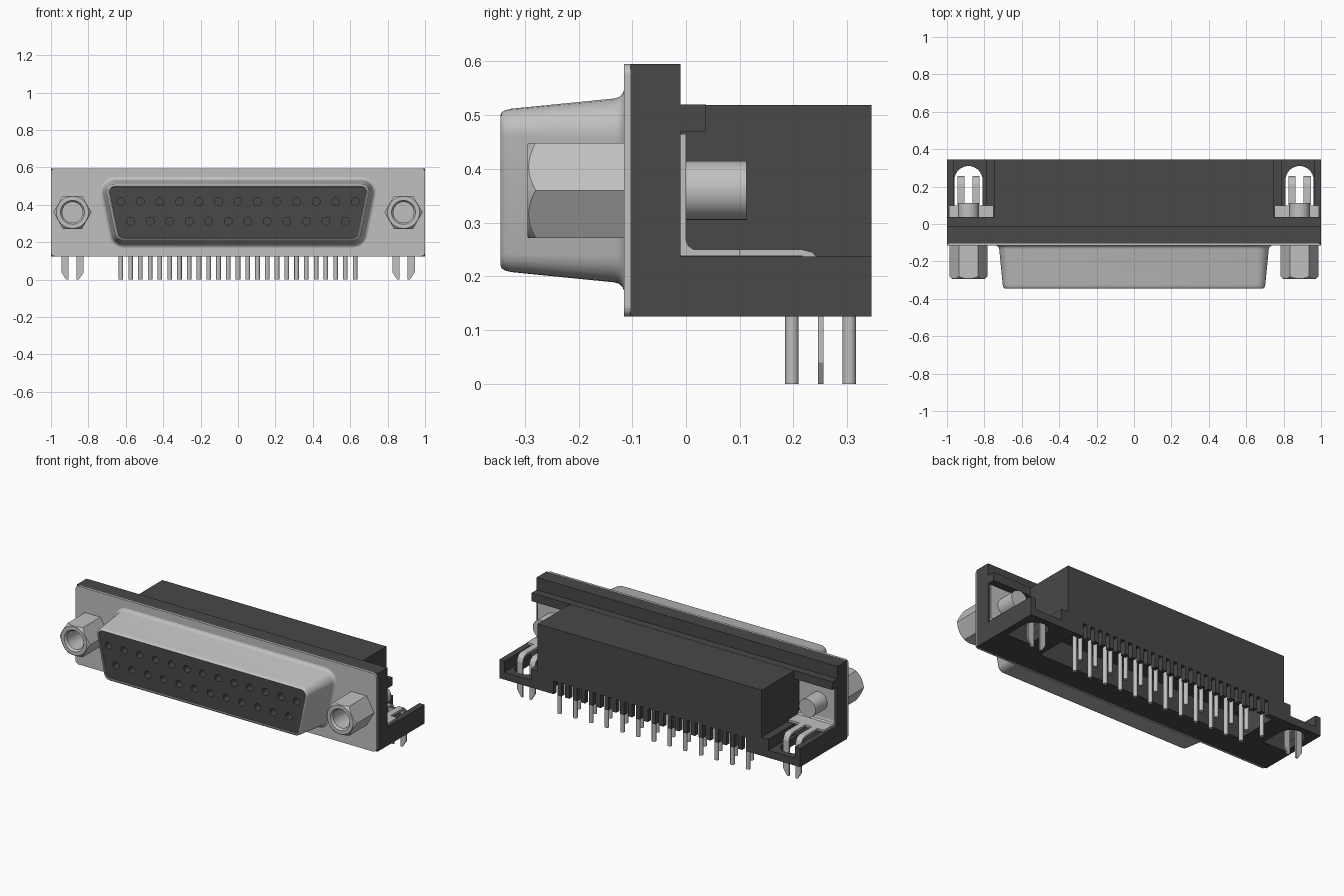
import bpy, bmesh, math
from mathutils import Vector

if "Cube" in bpy.data.objects:
    bpy.data.objects.remove(bpy.data.objects["Cube"])


def material(name, v, metallic=0.0):
    m = bpy.data.materials.new(name)
    m.use_nodes = True
    m.diffuse_color = (v, v, v, 1)
    m.node_tree.nodes["Principled BSDF"].inputs["Base Color"].default_value = (v, v, v, 1)
    return m


METAL = material("light grey metal", 0.53)
BLACK = material("black plastic", 0.065)


def finish(name, bm, mat, smooth=False):
    bmesh.ops.recalc_face_normals(bm, faces=bm.faces)
    me = bpy.data.meshes.new(name)
    bm.to_mesh(me)
    bm.free()
    ob = bpy.data.objects.new(name, me)
    bpy.context.collection.objects.link(ob)
    me.materials.append(mat)
    if smooth:
        smooth_object(ob)
    return ob


def smooth_object(ob):
    bpy.ops.object.select_all(action='DESELECT')
    ob.select_set(True)
    bpy.context.view_layer.objects.active = ob
    bpy.ops.object.shade_smooth_by_angle(angle=math.radians(35))


def add_box(bm, x0, x1, y0, y1, z0, z1):
    vs = bmesh.ops.create_cube(bm, size=1)["verts"]
    for v in vs:
        v.co = Vector(((x0 + x1) / 2 + v.co.x * (x1 - x0),
                       (y0 + y1) / 2 + v.co.y * (y1 - y0),
                       (z0 + z1) / 2 + v.co.z * (z1 - z0)))


def add_loft(bm, rings, caps=(True, True)):
    """Skin a list of equal-length rings of 3D points."""
    loops = [[bm.verts.new(p) for p in r] for r in rings]
    n = len(loops[0])
    for a, b in zip(loops, loops[1:]):
        for i in range(n):
            bm.faces.new((a[i], a[(i + 1) % n], b[(i + 1) % n], b[i]))
    if caps[0]:
        bm.faces.new(loops[0])
    if caps[1]:
        bm.faces.new(loops[-1])


def rounded(corners, r, y, seg=6):
    """Counter-clockwise (x, z) polygon grown outward by r with round corners."""
    pts, n = [], len(corners)
    for i, (x, z) in enumerate(corners):
        px, pz = corners[i - 1]
        nx, nz = corners[(i + 1) % n]
        a = math.atan2(-(x - px), z - pz)
        turn = (math.atan2(-(nx - x), nz - z) - a) % (2 * math.pi)
        for k in range(seg + 1):
            t = a + turn * k / seg
            pts.append((x + r * math.cos(t), y, z + r * math.sin(t)))
    return pts


def circle_y(x, z, r, y, n=32):
    return [(x + r * math.cos(2 * math.pi * k / n), y, z + r * math.sin(2 * math.pi * k / n))
            for k in range(n)]


def boolean(ob, cutter, op):
    mod = ob.modifiers.new("cut", 'BOOLEAN')
    mod.object, mod.operation, mod.solver = cutter, op, 'EXACT'
    bpy.context.view_layer.objects.active = ob
    bpy.ops.object.modifier_apply(modifier=mod.name)
    bpy.data.objects.remove(cutter)


TRAPEZOID = [(-0.615, 0.25), (0.615, 0.25), (0.66, 0.47), (-0.66, 0.47)]
PITCH = 0.0522
TOP_ROW = [(2 * i - 12) * PITCH for i in range(13)]
LOW_ROW = [(2 * i - 11) * PITCH for i in range(12)]
SCREW_X, SCREW_Z = 0.885, 0.36

# Front metal plate
bm = bmesh.new()
rect = [(-0.98, 0.145), (0.98, 0.145), (0.98, 0.575), (-0.98, 0.575)]
add_loft(bm, [rounded(rect, 0.02, -0.115), rounded(rect, 0.02, -0.103)])
finish("front_plate", bm, METAL)

# Flared shell around the contacts, with a rolled lip
bm = bmesh.new()
section = [(-0.114, 0.08), (-0.118, 0.07), (-0.124, 0.064), (-0.134, 0.061), (-0.325, 0.042),
           (-0.337, 0.039), (-0.343, 0.035), (-0.345, 0.030), (-0.344, 0.027), (-0.33, 0.0255)]
add_loft(bm, [rounded(TRAPEZOID, r, y) for y, r in section], (False, False))
finish("connector_shell", bm, METAL, True)

# Contact insert with its two rows of sockets
bm = bmesh.new()
add_loft(bm, [rounded(TRAPEZOID, 0.026, -0.337), rounded(TRAPEZOID, 0.026, -0.105)])
insert = finish("contact_insert", bm, BLACK)
bm = bmesh.new()
for row, z in ((TOP_ROW, 0.417), (LOW_ROW, 0.312)):
    for x in row:
        add_loft(bm, [circle_y(x, z, 0.021, y, 16) for y in (-0.36, -0.27)])
boolean(insert, finish("socket_cutter", bm, BLACK), 'DIFFERENCE')

# Plastic flange and the ledge behind it
bm = bmesh.new()
add_box(bm, -1, 1, -0.103, -0.01, 0.125, 0.595)
add_box(bm, -1, 1, -0.01, 0.037, 0.47, 0.52)
finish("flange", bm, BLACK)

# Main housing, open underneath, with a comb along the rear edge
bm = bmesh.new()
add_box(bm, -0.745, 0.745, -0.01, 0.345, 0.26, 0.519)
add_box(bm, -0.745, 0.745, -0.01, 0.05, 0.125, 0.26)
add_box(bm, -0.745, 0.745, 0.315, 0.345, 0.205, 0.26)
for s in (-1, 1):
    add_box(bm, *sorted((s * 0.69, s * 0.745)), 0.05, 0.345, 0.125, 0.26)
    add_box(bm, *sorted((s * 0.639, s * 0.69)), 0.315, 0.345, 0.125, 0.205)
for i in range(24):
    x = (i - 11.5) * PITCH
    add_box(bm, x - 0.0135, x + 0.0135, 0.315, 0.345, 0.125, 0.205)
finish("housing", bm, BLACK)

# Solder pins
bm = bmesh.new()
for row, y in ((TOP_ROW, 0.304), (LOW_ROW, 0.197)):
    for x in row:
        rings = [[(x + 0.0125 * math.cos(k * math.pi / 6), y + 0.0125 * math.sin(k * math.pi / 6), z)
                  for k in range(12)] for z in (0, 0.27)]
        add_loft(bm, rings)
finish("solder_pins", bm, METAL, True)

for s, side in ((-1, "right"), (1, "left")):
    cx = s * SCREW_X

    def sbox(bm, x0, x1, *rest):
        add_box(bm, *sorted((s * x0, s * x1)), *rest)

    # Side wing floor with an arched opening
    bm = bmesh.new()
    sbox(bm, 0.745, 1, -0.01, 0.345, 0.125, 0.17)
    wing = finish(side + "_wing_floor", bm, BLACK)
    bm = bmesh.new()
    outline = [(cx - 0.075, 0.1), (cx + 0.075, 0.1)]
    outline += [(cx + 0.075 * math.cos(math.pi * k / 16), 0.235 + 0.075 * math.sin(math.pi * k / 16))
                for k in range(17)]
    add_loft(bm, [[(x, y, z) for x, y in outline] for z in (0.1, 0.2)])
    boolean(wing, finish("arch_cutter", bm, BLACK), 'DIFFERENCE')

    # Wing walls
    bm = bmesh.new()
    sbox(bm, 0.965, 1, -0.01, 0.345, 0.17, 0.237)
    sbox(bm, 0.745, 0.79, -0.01, 0.345, 0.17, 0.237)
    sbox(bm, 0.79, 0.965, -0.01, 0.1, 0.17, 0.237)
    finish(side + "_wing_walls", bm, BLACK)

    # Bent metal bracket
    bm = bmesh.new()
    bend = [(-0.01, 0.465), (-0.01, 0.238), (0.1, 0.238), (0.1, 0.25), (0.014, 0.25),
            (0.004, 0.257), (0.0, 0.268), (0.0, 0.465)]
    add_loft(bm, [[(s * x, y, z) for y, z in bend] for x in (0.75, 0.988)])
    finish(side + "_bracket", bm, METAL)

    # Board lock prongs: bent strips ending in tapered legs
    bm = bmesh.new()
    strip = [(0.1, 0.25), (0.215, 0.25), (0.235, 0.245), (0.249, 0.23), (0.256, 0.21), (0.256, 0.04),
             (0.246, 0.04), (0.246, 0.208), (0.24, 0.224), (0.23, 0.234), (0.215, 0.238), (0.1, 0.238)]
    for d in (-1, 1):
        add_loft(bm, [[(cx + d * x, y, z) for y, z in strip] for x in (0.022, 0.06)])
        tip = [(0.022, 0.04), (0.06, 0.04), (0.034, 0.0), (0.022, 0.0)]
        add_loft(bm, [[(cx + d * x, y, z) for x, z in tip] for y in (0.246, 0.256)])
    finish(side + "_board_lock", bm, METAL)

    # Hexagonal jack screw with chamfered corners and a socket
    bm = bmesh.new()
    add_loft(bm, [circle_y(cx, SCREW_Z, 0.102, y, 6) for y in (-0.295, -0.11)])
    nut = finish(side + "_jack_screw", bm, METAL)
    bm = bmesh.new()
    add_loft(bm, [circle_y(cx, SCREW_Z, r, y, 48)
                  for y, r in ((-0.295, 0.086), (-0.278, 0.104), (-0.10, 0.12))])
    boolean(nut, finish("chamfer_cutter", bm, METAL), 'INTERSECT')
    bm = bmesh.new()
    add_loft(bm, [circle_y(cx, SCREW_Z, r, y)
                  for y, r in ((-0.30, 0.068), (-0.283, 0.055), (-0.14, 0.055))])
    boolean(nut, finish("socket_cutter", bm, METAL), 'DIFFERENCE')

    # Threaded stud behind the bracket
    bm = bmesh.new()
    add_loft(bm, [circle_y(cx, SCREW_Z, 0.055, y) for y in (-0.005, 0.113)])
    finish(side + "_rear_stud", bm, METAL, True)
